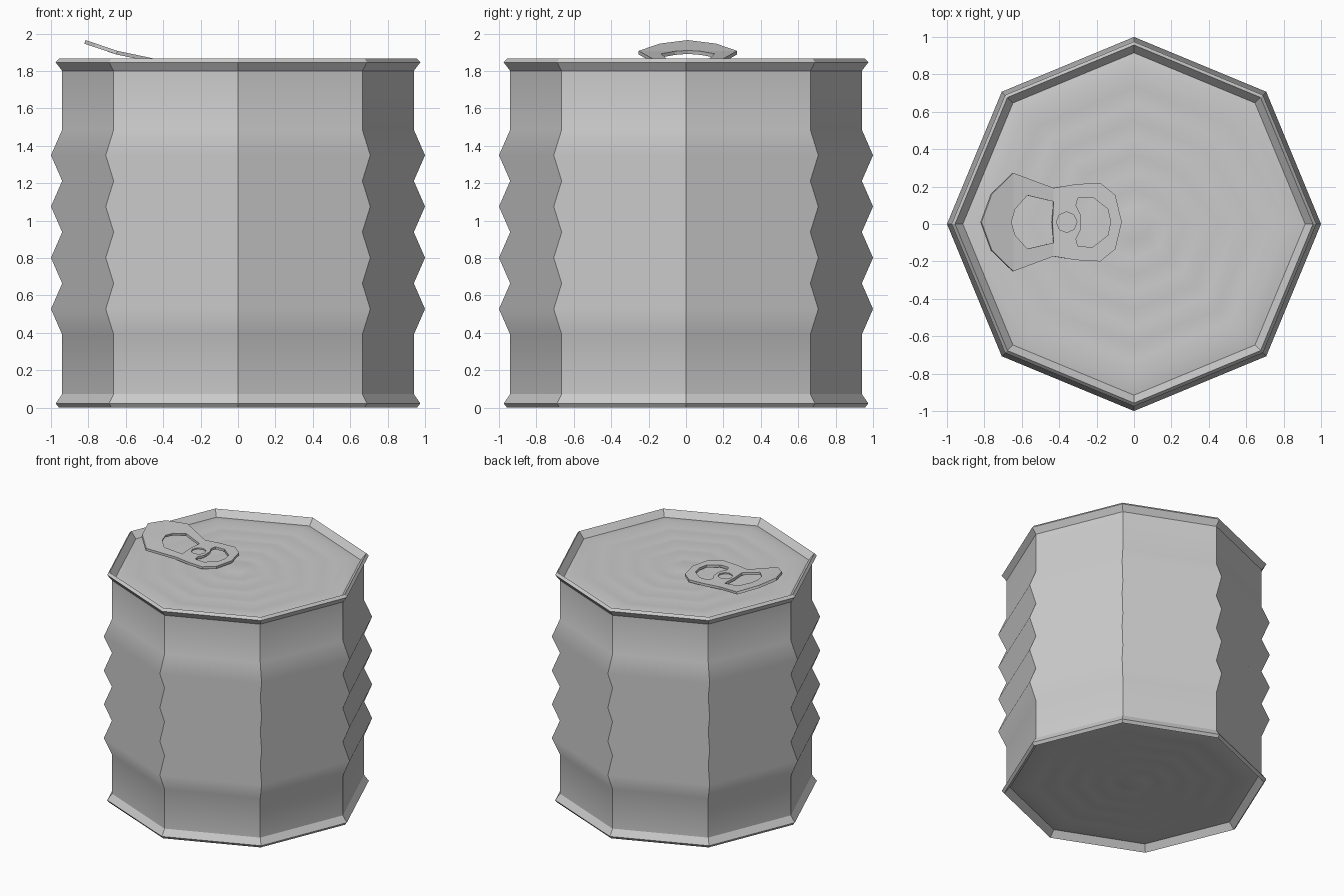
import bpy, bmesh
from math import cos, sin, pi

if "Cube" in bpy.data.objects:
    bpy.data.objects.remove(bpy.data.objects["Cube"])

SIDES = 8


def finish(bm, name):
    mesh = bpy.data.meshes.new(name)
    bm.to_mesh(mesh)
    bm.free()
    obj = bpy.data.objects.new(name, mesh)
    bpy.context.collection.objects.link(obj)
    return obj


def lathe(name, profile, sharp_rings=(), sharp_corners=False):
    """Eight-sided revolve of (radius, z) points, listed bottom to top on the outside."""
    bm = bmesh.new()
    rings = []
    for r, z in profile:
        n = SIDES if r > 0 else 1
        rings.append([bm.verts.new((r * cos(2 * pi * j / SIDES), r * sin(2 * pi * j / SIDES), z))
                      for j in range(n)])
    for a, b in zip(rings, rings[1:]):
        for j in range(SIDES):
            k = j + 1
            quad = [a[j % len(a)], a[k % len(a)], b[k % len(b)], b[j % len(b)]]
            f = bm.faces.new(list(dict.fromkeys(quad)))
            f.smooth = True
            if sharp_corners:
                bm.edges.get((a[j % len(a)], b[j % len(b)])).smooth = False
    for i in sharp_rings:
        for j in range(SIDES):
            bm.edges.get((rings[i][j], rings[i][(j + 1) % SIDES])).smooth = False
    return finish(bm, name)


# Can wall with four pressed ribs and a rolled rim at each end
ribs = [(0.94 if i % 2 == 0 else 1.0, 0.39 + i * 0.137) for i in range(9)]
wall = ([(0.915, 0.05), (0.957, 0.0), (0.975, 0.022), (0.94, 0.072)] + ribs
        + [(0.94, 1.80), (0.975, 1.846), (0.957, 1.866), (0.915, 1.815)])
last = len(wall) - 1
lathe("can_wall", wall, (1, 2, 3, last - 3, last - 2, last - 1), True)

# Rippled lid and base
ripple = [(0.915 - 0.0915 * i, 0.018 * (i % 2)) for i in range(10)] + [(0, 0.009)]
lathe("lid", [(r, 1.815 + h) for r, h in ripple])
lathe("base", [(r, 0.05 - h) for r, h in reversed(ripple)])

# Pull tab: outline and holes are half profiles mirrored about y = TAB_Y
TAB_Y = 0.01
RIVET_X = -0.36
outline = [(-0.815, 0), (-0.76, 0.15), (-0.645, 0.263), (-0.43, 0.183), (-0.31, 0.203),
           (-0.18, 0.21), (-0.1, 0.145), (-0.065, 0)]
finger_hole = [(-0.655, 0), (-0.635, 0.07), (-0.57, 0.143), (-0.43, 0.11), (-0.436, 0)]
front_hole = [(-0.285, 0), (-0.285, 0.04), (-0.31, 0.09), (-0.3, 0.13), (-0.22, 0.133),
              (-0.14, 0.07), (-0.125, 0)]
rivet_hole = [(RIVET_X - 0.055 * cos(a * pi / 4), 0.055 * sin(a * pi / 4)) for a in range(5)]


def tab_height(x):
    if x > -0.43:
        return 1.862
    if x > -0.645:
        return 1.862 + (-0.43 - x) * 0.21
    return 1.907 + (-0.645 - x) * 0.34


bm = bmesh.new()
for half in (outline, finger_hole, front_hole, rivet_hole):
    loop = half + [(x, -y) for x, y in half[-2:0:-1]]
    vs = [bm.verts.new((x, y + TAB_Y, 0)) for x, y in loop]
    for a, b in zip(vs, vs[1:] + vs[:1]):
        bm.edges.new((a, b))
bmesh.ops.triangle_fill(bm, use_beauty=True, edges=bm.edges[:], normal=(0, 0, 1))
for x in (-0.43, -0.645):
    bmesh.ops.bisect_plane(bm, geom=bm.verts[:] + bm.edges[:] + bm.faces[:], dist=0.0005,
                           plane_co=(x, 0, 0), plane_no=(1, 0, 0))
for f in bm.faces:
    f.normal_update()
    if f.normal.z < 0:
        f.normal_flip()
for v in bm.verts:
    v.co.z = tab_height(v.co.x)
tab = finish(bm, "pull_tab")
solid = tab.modifiers.new("thickness", 'SOLIDIFY')
solid.thickness = 0.02
solid.offset = -1

# Rivet holding the tab to the lid
bpy.ops.mesh.primitive_cylinder_add(vertices=SIDES, radius=0.055, depth=0.04,
                                    location=(RIVET_X, TAB_Y, 1.832))
bpy.context.object.name = "rivet"
